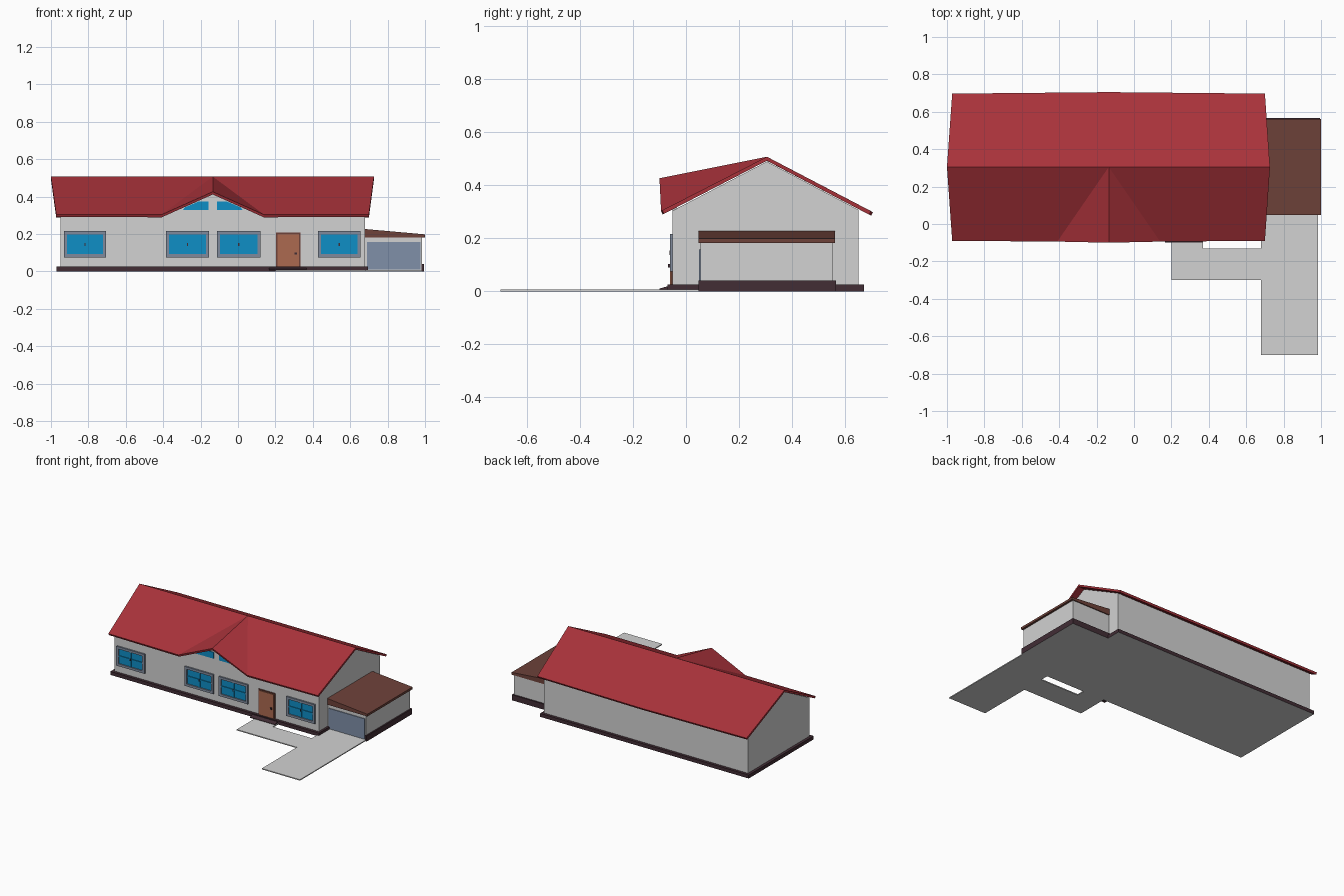
import bpy, bmesh
from mathutils import Vector

if "Cube" in bpy.data.objects:
    bpy.data.objects.remove(bpy.data.objects["Cube"])


def material(name, r, g, b):
    """Flat colour given as sRGB 0-255."""
    def lin(c):
        c /= 255
        return c / 12.92 if c <= 0.04045 else ((c + 0.055) / 1.055) ** 2.4
    m = bpy.data.materials.new(name)
    m.diffuse_color = (lin(r), lin(g), lin(b), 1)
    m.use_nodes = True
    m.node_tree.nodes["Principled BSDF"].inputs["Base Color"].default_value = m.diffuse_color
    return m


WALL = material("light grey", 210, 210, 210)
RED = material("roof red", 168, 50, 58)
BROWN = material("garage roof brown", 110, 66, 58)
BASE = material("dark foundation", 66, 45, 53)
BLUE = material("window blue", 14, 142, 198)
FRAME = material("frame grey", 128, 138, 156)
GDOOR = material("garage door blue grey", 128, 144, 168)
DOOR = material("door orange brown", 172, 106, 80)


def finish(bm, name, mats):
    bmesh.ops.recalc_face_normals(bm, faces=bm.faces[:])
    me = bpy.data.meshes.new(name)
    for m in mats:
        me.materials.append(m)
    if len(mats) > 1:      # second colour goes on the underside
        for f in bm.faces:
            f.normal_update()
            f.material_index = 1 if f.normal.z < -0.9 else 0
    bm.to_mesh(me)
    bm.free()
    ob = bpy.data.objects.new(name, me)
    bpy.context.collection.objects.link(ob)
    return ob


def prism(name, pts, axis, a, b, *mats):
    """Extrude a 2D outline along an axis from a to b."""
    def place(u, v):
        return {'x': (a, u, v), 'y': (u, a, v), 'z': (u, v, a)}[axis]
    bm = bmesh.new()
    f = bm.faces.new([bm.verts.new(place(*p)) for p in pts])
    ext = bmesh.ops.extrude_face_region(bm, geom=[f])
    d = Vector([(b - a) * (axis == k) for k in 'xyz'])
    bmesh.ops.translate(bm, vec=d, verts=[v for v in ext['geom'] if isinstance(v, bmesh.types.BMVert)])
    return finish(bm, name, mats)


def rect(u0, u1, v0, v1):
    return [(u0, v0), (u1, v0), (u1, v1), (u0, v1)]


def box(name, x0, x1, y0, y1, z0, z1, *mats):
    return prism(name, rect(x0, x1, y0, y1), 'z', z0, z1, *mats)


# Main house body with gable ends
prism("house_walls", [(-0.05, 0.02), (0.65, 0.02), (0.65, 0.307), (0.305, 0.489), (-0.05, 0.304)],
      'x', -0.95, 0.68, WALL)
box("house_foundation", -0.97, 0.695, -0.07, 0.67, 0, 0.025, BASE, WALL)

# Main roof and front gable as one folded sheet
CX = -0.135
pts = {
    'rl': (-1.0, 0.305, 0.507), 'R': (CX, 0.305, 0.507), 'rr': (0.727, 0.305, 0.507),
    'bl': (-0.972, 0.697, 0.302), 'bm': (CX, 0.705, 0.298), 'br': (0.7, 0.697, 0.302),
    'fl': (-0.972, -0.09, 0.305), 'fr': (0.7, -0.09, 0.305),
    'F': (CX, -0.1, 0.426), 'L': (CX - 0.275, -0.094, 0.303), 'D': (CX + 0.275, -0.094, 0.303),
}
bm = bmesh.new()
V = {k: bm.verts.new(p) for k, p in pts.items()}
for face in (('bl', 'rl', 'R', 'bm'), ('bm', 'R', 'rr', 'br'), ('rl', 'fl', 'L', 'R'),
             ('R', 'L', 'F'), ('R', 'F', 'D'), ('R', 'D', 'fr', 'rr')):
    bm.faces.new([V[k] for k in face])
roof = finish(bm, "house_roof", [RED])
if roof.data.polygons[0].normal.z < 0:
    roof.data.flip_normals()
sol = roof.modifiers.new("thickness", 'SOLIDIFY')
sol.thickness = 0.015
sol.offset = -1

# Gable wall and its two sloped windows
prism("gable_wall", [(CX - 0.255, 0.3), (CX + 0.255, 0.3), (CX, 0.416)], 'y', -0.05, -0.035, WALL)
for side, s in (("left", -1), ("right", 1)):
    prism("gable_window_" + side,
          [(CX + s * u, v) for u, v in ((0.022, 0.328), (0.16, 0.328), (0.15, 0.342), (0.075, 0.374), (0.022, 0.374))],
          'y', -0.055, -0.048, BLUE)


# Front windows: frame ring, glass, crossing bars
def window(i, x0, x1, z0=0.075, z1=0.215):
    n = "window_%d_" % i
    t = 0.017
    for part, r in (("left", (x0, x0 + t, z0, z1)), ("right", (x1 - t, x1, z0, z1)),
                    ("bottom", (x0 + t, x1 - t, z0, z0 + t)), ("top", (x0 + t, x1 - t, z1 - t, z1))):
        prism(n + "frame_" + part, rect(*r), 'y', -0.061, -0.05, FRAME)
    prism(n + "glass", rect(x0 + t, x1 - t, z0 + t, z1 - t), 'y', -0.053, -0.049, BLUE)
    cx, cz = (x0 + x1) / 2, (z0 + z1) / 2
    prism(n + "bar_vertical", rect(cx - 0.006, cx + 0.006, z0 + t, z1 - t), 'y', -0.059, -0.05, BLUE)
    prism(n + "bar_horizontal", rect(x0 + t, x1 - t, cz - 0.005, cz + 0.005), 'y', -0.058, -0.05, BLUE)
    prism(n + "handle", rect(cx - 0.003, cx + 0.003, cz - 0.008, cz + 0.008), 'y', -0.063, -0.058, BASE)


for i, (a, b) in enumerate(((-0.93, -0.705), (-0.385, -0.155), (-0.112, 0.12), (0.428, 0.655))):
    window(i + 1, a, b)

# Front door, frame, knob and step
prism("door_frame", rect(0.203, 0.335, 0.02, 0.208), 'y', -0.055, -0.049, BROWN)
prism("door", rect(0.211, 0.326, 0.02, 0.2), 'y', -0.06, -0.05, DOOR)
box("door_knob", 0.303, 0.315, -0.068, -0.059, 0.09, 0.102, BASE)
prism("door_step", [(-0.1, 0.005), (-0.065, 0.005), (-0.065, 0.02), (-0.1, 0.01)], 'x', 0.165, 0.365, BASE)

# Garage annex with wedge roof
box("garage_walls", 0.675, 0.985, 0.055, 0.555, 0, 0.185, WALL)
prism("garage_roof", [(0.675, 0.182), (1.0, 0.182), (1.0, 0.198), (0.675, 0.227)], 'y', 0.047, 0.562, BROWN)
prism("garage_door", rect(0.69, 0.975, 0.01, 0.157), 'y', 0.049, 0.056, GDOOR)
box("garage_base_side", 0.98, 0.995, 0.047, 0.565, 0, 0.04, BASE, WALL)
box("garage_base_back", 0.675, 0.995, 0.55, 0.566, 0, 0.04, BASE, WALL)

# Driveway and path to the door
prism("driveway", [(0.68, -0.7), (0.985, -0.7), (0.985, 0.06), (0.68, 0.06), (0.68, -0.13), (0.37, -0.13),
                   (0.37, -0.065), (0.2, -0.065), (0.2, -0.3), (0.68, -0.3)], 'z', 0, 0.007, WALL)
